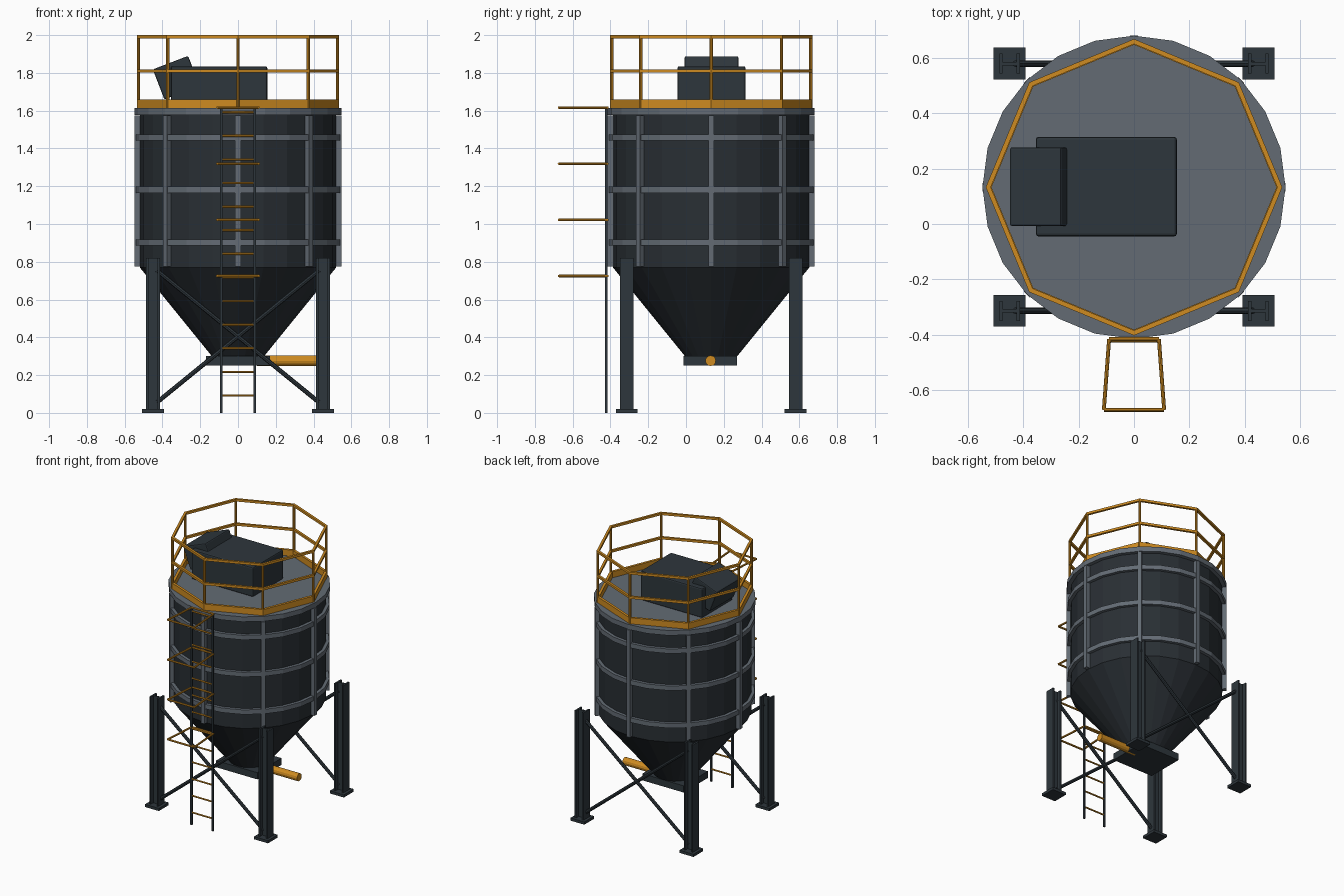
import bpy, bmesh
from math import pi, cos, sin, radians
from mathutils import Vector, Matrix

cube = bpy.data.objects.get("Cube")
if cube:
    bpy.data.objects.remove(cube)


def material(name, rgb):
    m = bpy.data.materials.new(name)
    m.use_nodes = True
    col = (*rgb, 1)
    m.diffuse_color = col
    m.node_tree.nodes["Principled BSDF"].inputs["Base Color"].default_value = col
    return m


TANK = material("charcoal", (0.022, 0.028, 0.034))
STEEL = material("dark steel", (0.027, 0.037, 0.045))
GREY = material("mid grey", (0.125, 0.148, 0.175))
ORANGE = material("safety orange", (0.62, 0.26, 0.015))
CY = 0.133  # y of the silo axis


def finish(name, bm, mat, bevel=0):
    bmesh.ops.remove_doubles(bm, verts=bm.verts, dist=1e-5)
    bmesh.ops.recalc_face_normals(bm, faces=bm.faces)
    me = bpy.data.meshes.new(name)
    bm.to_mesh(me)
    bm.free()
    me.materials.append(mat)
    ob = bpy.data.objects.new(name, me)
    bpy.context.collection.objects.link(ob)
    if bevel:
        mod = ob.modifiers.new("Bevel", "BEVEL")
        mod.width, mod.segments = bevel, 2
    return ob


def box(bm, center, size, rot=None):
    mat = Matrix.Translation(center) @ (rot or Matrix()) @ Matrix.Diagonal((*size, 1))
    bmesh.ops.create_cube(bm, size=1, matrix=mat)


def rod(bm, a, b, radius, sides=8):
    a, b = Vector(a), Vector(b)
    rot = (b - a).to_track_quat("Z", "Y").to_matrix().to_4x4()
    bmesh.ops.create_cone(bm, cap_ends=True, segments=sides, radius1=radius, radius2=radius,
                          depth=(b - a).length, matrix=Matrix.Translation((a + b) / 2) @ rot)


def lathe(bm, profile, sides=24):
    """Revolve a closed (radius, z) outline about the silo axis."""
    verts = [bm.verts.new((r, CY, z)) for r, z in profile]
    edges = [bm.edges.new((v, verts[i - 1])) for i, v in enumerate(verts)]
    bmesh.ops.spin(bm, geom=verts + edges, cent=(0, CY, 0), axis=(0, 0, 1),
                   angle=2 * pi, steps=sides, use_merge=True)


def band(bm, r0, r1, z0, z1, sides=24):
    lathe(bm, [(r0, z0), (r1, z0), (r1, z1), (r0, z1)], sides)


def drum(name, mat, r_low, r_high, z0, z1):
    bm = bmesh.new()
    bmesh.ops.create_cone(bm, cap_ends=True, segments=24, radius1=r_low, radius2=r_high,
                          depth=z1 - z0, matrix=Matrix.Translation((0, CY, (z0 + z1) / 2)))
    finish(name, bm, mat)


# Silo body
drum("tank", TANK, 0.52, 0.52, 0.77, 1.58)
drum("hopper_cone", TANK, 0.13, 0.52, 0.29, 0.77)
drum("roof_lid", GREY, 0.548, 0.548, 1.578, 1.615)

# Hoops and vertical ribs
bm = bmesh.new()
for z in (0.902, 1.182, 1.458):
    band(bm, 0.51, 0.543, z - 0.017, z + 0.017)
finish("tank_hoops", bm, GREY)
bm = bmesh.new()
for i in range(8):
    a = i * pi / 4
    box(bm, (0.53 * cos(a), CY + 0.53 * sin(a), 1.174), (0.036, 0.03, 0.8), Matrix.Rotation(a, 4, "Z"))
finish("tank_ribs", bm, GREY)

# Outlet gate and discharge pipe
bm = bmesh.new()
box(bm, (0, CY - 0.005, 0.275), (0.34, 0.285, 0.05))
finish("outlet_gate", bm, STEEL)
bm = bmesh.new()
rod(bm, (0.1, CY - 0.003, 0.276), (0.415, CY - 0.003, 0.276), 0.028, 12)
finish("discharge_pipe", bm, ORANGE)

# H-beam legs with base plates
for side, sx in (("right", -1), ("left", 1)):
    for end, sy in (("front", -1), ("back", 1)):
        x, y = 0.45 * sx, CY + 0.447 * sy
        bm = bmesh.new()
        for dx in (-0.031, 0.031):
            box(bm, (x + dx, y, 0.415), (0.012, 0.072, 0.81))
        box(bm, (x, y, 0.415), (0.056, 0.012, 0.81))
        box(bm, (x, y, 0.01), (0.115, 0.115, 0.02))
        finish(f"{end}_{side}_leg", bm, STEEL)

# Cross bracing on front and back
for end, sy in (("front", -1), ("back", 1)):
    bm = bmesh.new()
    y = CY + 0.447 * sy
    for sx in (-1, 1):
        rod(bm, (-0.43 * sx, y, 0.055), (0.43 * sx, y, 0.755), 0.012)
    finish(f"{end}_cross_brace", bm, STEEL)

# Roof guard rail
bm = bmesh.new()
band(bm, 0.515, 0.535, 1.615, 1.66, 8)
finish("toe_board", bm, ORANGE)
bm = bmesh.new()
for z in (1.81, 1.991):
    band(bm, 0.518, 0.536, z - 0.008, z + 0.009, 8)
for i in range(8):
    a = i * pi / 4
    x, y = 0.527 * cos(a), CY + 0.527 * sin(a)
    rod(bm, (x, y, 1.615), (x, y, 1.99), 0.009)
finish("guard_rail", bm, ORANGE)

# Roof filter unit with tilted hood
bm = bmesh.new()
box(bm, (-0.1, 0.135, 1.725), (0.51, 0.36, 0.22))
finish("filter_housing", bm, STEEL, 0.01)
bm = bmesh.new()
box(bm, (-0.327, 0.135, 1.775), (0.2, 0.285, 0.17), Matrix.Rotation(radians(-21), 4, "Y"))
finish("filter_hood", bm, STEEL, 0.008)

# Ladder and safety cage
bm = bmesh.new()
for x in (-0.088, 0.088):
    box(bm, (x, -0.422, 0.805), (0.013, 0.013, 1.61))
finish("ladder_rails", bm, STEEL)
bm = bmesh.new()
for i in range(13):
    z = 0.092 + i * 0.125
    rod(bm, (-0.085, -0.422, z), (0.085, -0.422, z), 0.006)
finish("ladder_rungs", bm, ORANGE)
bm = bmesh.new()
for i in range(4):
    z = 0.725 + i * 0.297
    loop = [(-0.09, -0.416, z), (-0.109, -0.672, z), (0.109, -0.672, z), (0.09, -0.416, z)]
    for j, p in enumerate(loop):
        rod(bm, loop[j - 1], p, 0.007)
finish("ladder_cage", bm, ORANGE)
